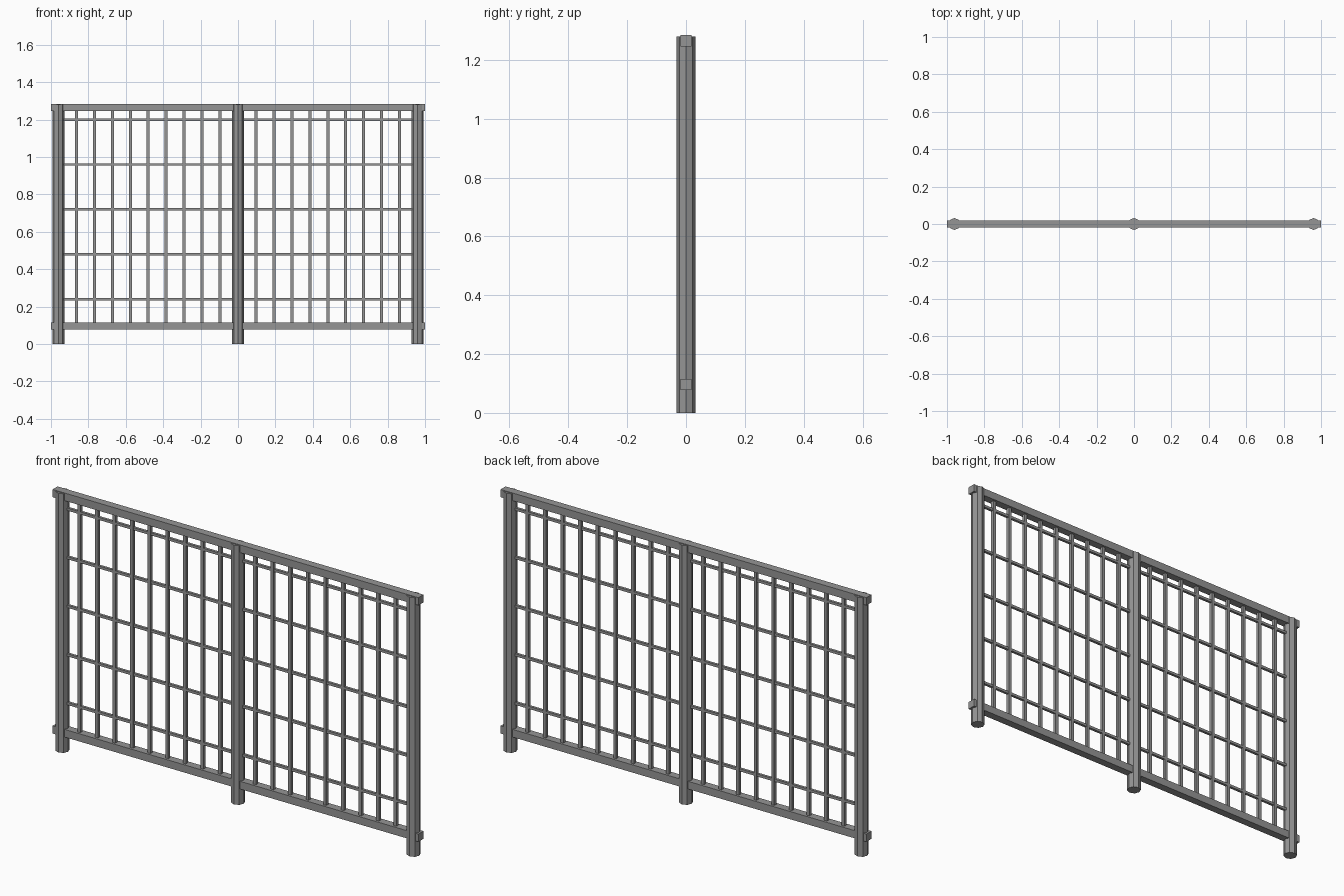
import bpy

if "Cube" in bpy.data.objects:
    bpy.data.objects.remove(bpy.data.objects["Cube"])

metal = bpy.data.materials.new("dark_metal")
metal.diffuse_color = (0.3, 0.3, 0.3, 1)
metal.use_nodes = True
metal.node_tree.nodes["Principled BSDF"].inputs["Base Color"].default_value = metal.diffuse_color


def finish(name):
    ob = bpy.context.object
    ob.name = name
    ob.data.materials.append(metal)


def box(name, size, loc):
    """Axis-aligned bar."""
    bpy.ops.mesh.primitive_cube_add(size=1, location=loc)
    bpy.context.object.scale = size
    bpy.ops.object.transform_apply(location=False, rotation=False, scale=True)
    finish(name)


# Top and bottom rails
box("top_rail", (2, 0.039, 0.038), (0, 0, 1.265))
box("bottom_rail", (2, 0.039, 0.038), (0, 0, 0.097))

# Octagonal posts
for i in (-1, 0, 1):
    bpy.ops.mesh.primitive_cylinder_add(vertices=8, radius=0.032, depth=1.28,
                                        location=(i * 0.96, 0, 0.64))
    finish(f"post_{i + 2}")

# Square vertical bars between the posts
for i in range(-9, 10):
    if i:
        box(f"vertical_bar_{i + 10}", (0.016, 0.016, 1.13), (i * 0.096, 0, 0.681))

# Square horizontal bars
for i in range(1, 6):
    box(f"horizontal_bar_{i}", (1.92, 0.013, 0.013), (0, 0, i * 0.24))
